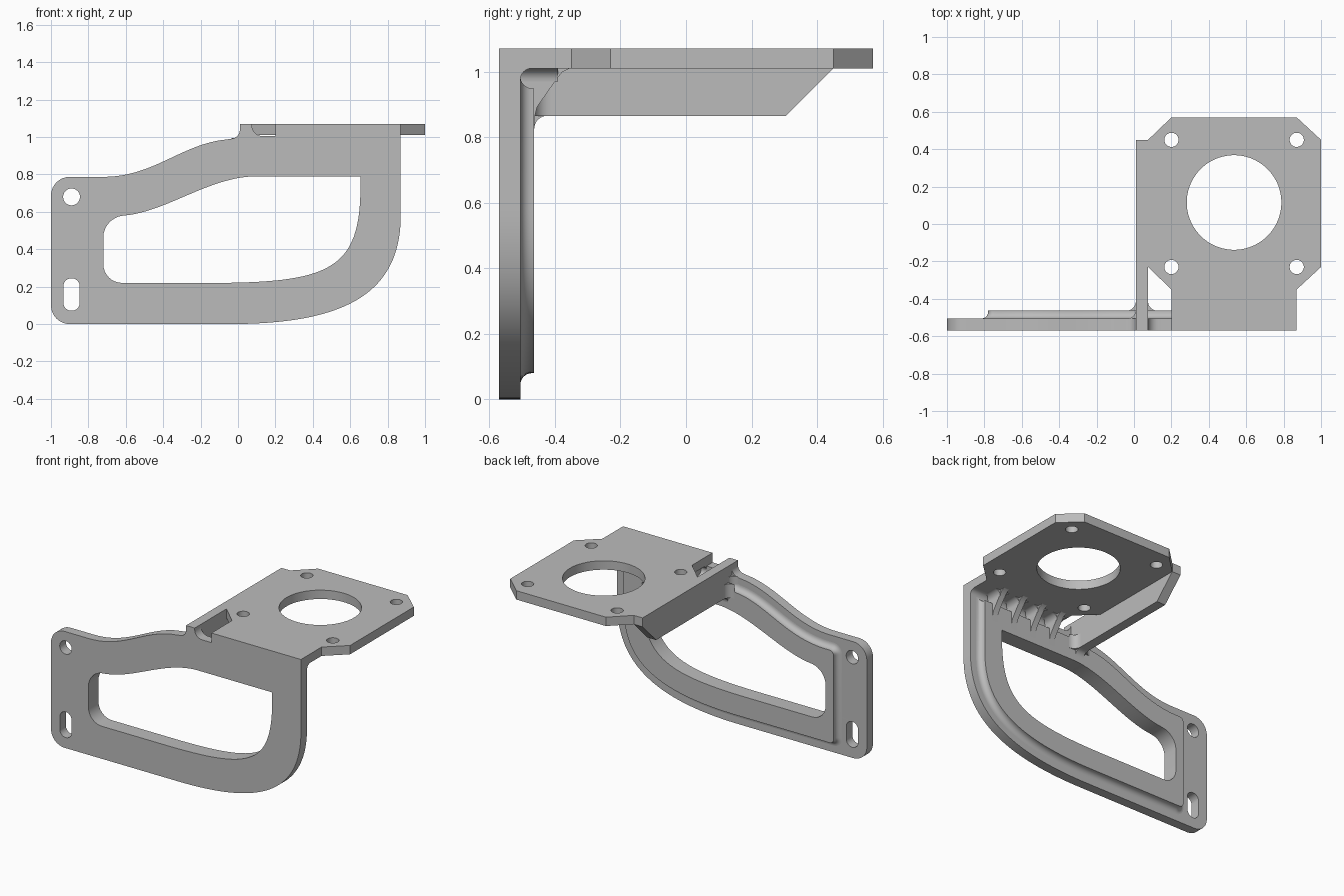
import bpy, bmesh, math
from mathutils import Vector
from mathutils.geometry import interpolate_bezier

if "Cube" in bpy.data.objects:
    bpy.data.objects.remove(bpy.data.objects["Cube"])

grey = bpy.data.materials.new("plain_grey")
grey.use_nodes = True
colour = (0.5, 0.5, 0.5, 1)
grey.diffuse_color = colour
grey.node_tree.nodes["Principled BSDF"].inputs["Base Color"].default_value = colour


def bez(a, b, c, d, n=24):
    return [tuple(p) for p in interpolate_bezier(*[Vector(p) for p in (a, b, c, d)], n)]


def outline(points):
    """Points given as (u, v, r) become rounded corners."""
    out = []
    for i, p in enumerate(points):
        if len(p) == 2:
            out.append(Vector(p))
            continue
        c, r = Vector(p[:2]), p[2]
        a = c + (Vector(points[i - 1][:2]) - c).normalized() * r
        b = c + (Vector(points[(i + 1) % len(points)][:2]) - c).normalized() * r
        out += [q.copy() for q in interpolate_bezier(a, a.lerp(c, .55), b.lerp(c, .55), b, 9)]
    return [p for i, p in enumerate(out) if (p - out[i - 1]).length > 1e-4]


def circle(x, y, r, n=32, stretch=0):
    pts = []
    for i in range(n):
        a = math.tau * (i + .5) / n
        pts.append(Vector((x + r * math.cos(a),
                           y + r * math.sin(a) + math.copysign(stretch, math.sin(a)))))
    return pts


def inset(pts, d):
    area = sum(pts[i - 1].cross(p) for i, p in enumerate(pts))
    s = 1 if area > 0 else -1
    out = []
    for i, p in enumerate(pts):
        t0 = (p - pts[i - 1]).normalized()
        t1 = (pts[(i + 1) % len(pts)] - p).normalized()
        n0, n1 = Vector((-t0.y, t0.x)) * s, Vector((-t1.y, t1.x)) * s
        out.append(p + (n0 + n1) * d / (1 + n0.dot(n1)))
    return out


# Map outline plane (u, v) and depth w to model space
PLACE = {"xz": lambda u, v, w: (u, w, v),
         "yz": lambda u, v, w: (w, u, v),
         "xy": lambda u, v, w: (u, v, w)}


def finish(name, bm):
    bmesh.ops.remove_doubles(bm, verts=bm.verts, dist=1e-5)
    bmesh.ops.recalc_face_normals(bm, faces=bm.faces)
    mesh = bpy.data.meshes.new(name)
    bm.to_mesh(mesh)
    bm.free()
    mesh.materials.clear()
    mesh.materials.append(grey)
    ob = bpy.data.objects.new(name, mesh)
    bpy.context.collection.objects.link(ob)
    bpy.ops.object.select_all(action='DESELECT')
    ob.select_set(True)
    bpy.context.view_layer.objects.active = ob
    bpy.ops.object.shade_smooth_by_angle(angle=math.radians(30))
    return ob


def prism(name, loops, plane, w0, w1):
    """Extrude a filled outline with holes between two depths."""
    cu = bpy.data.curves.new(name, 'CURVE')
    cu.dimensions, cu.fill_mode, cu.extrude = '2D', 'BOTH', (w1 - w0) / 2
    for loop in loops:
        sp = cu.splines.new('POLY')
        sp.points.add(len(loop) - 1)
        for q, p in zip(sp.points, loop):
            q.co = (p[0], p[1], 0, 1)
        sp.use_cyclic_u = True
    tmp = bpy.data.objects.new(name + "_profile", cu)
    bpy.context.collection.objects.link(tmp)
    bpy.context.view_layer.update()
    mesh = bpy.data.meshes.new_from_object(tmp.evaluated_get(bpy.context.evaluated_depsgraph_get()))
    bpy.data.objects.remove(tmp)
    bm = bmesh.new()
    bm.from_mesh(mesh)
    bpy.data.meshes.remove(mesh)
    for v in bm.verts:
        v.co = PLACE[plane](v.co.x, v.co.y, v.co.z + (w0 + w1) / 2)
    return finish(name, bm)


def corner_fillet(name, u, v, su, sv, r, plane, w0, w1):
    """Concave quarter fillet filling an inside corner."""
    pts = [(u, v)]
    for i in range(9):
        a = math.pi / 2 * i / 8
        pts.append((u + su * r * (1 - math.sin(a)), v + sv * r * (1 - math.cos(a))))
    prism(name, [pts], plane, w0, w1)


FRONT, BACK, RIDGE = -.57, -.505, -.463
top_curve = bez((-.72, .787), (-.45, .787), (-.3, .965), (-.06, .987))
low_curve = bez((.87, .58), (.87, .15), (.55, 0), (-.05, 0), 40)

# Wall plate with window, round hole and slot
wall = outline([(-1, 0, .1), (-1, .787, .1)] + top_curve +
               [(.01, .998, .04), (.01, 1.07), (.075, 1.07), (.075, 1.005, .055),
                (.2, 1.005), (.2, 1.07), (.87, 1.07)] + low_curve)
window = outline([(-.72, .22, .1), (-.72, .565, .1)] +
                 bez((-.61, .58), (-.38, .6), (-.15, .79), (.1, .79)) + [(.655, .79)] +
                 bez((.655, .74), (.655, .3), (.5, .225), (-.1, .22), 32))
prism("wall_plate", [wall, window, circle(-.89, .68, .045),
                     circle(-.89, .158, .044, stretch=.043)], "xz", FRONT, BACK)

# Raised stiffening ridge around the window, with a hollow skirt
ridge = outline([(-.86, 0, .11), (-.86, .787, .11)] + top_curve +
                [(.1, 1.02), (.87, 1.03)] + low_curve)
prism("window_ridge", [inset(ridge, .08), window], "xz", BACK, RIDGE)
section = [(.045 + .035 * math.sin(a), -.47 - .035 * math.cos(a))
           for a in (math.pi / 2 * i / 8 for i in range(9))] + [(.084, -.47), (.084, BACK)]
bm = bmesh.new()
rings = [[bm.verts.new((p.x, y, p.y)) for p in inset(ridge, d)] for d, y in section]
for k, ring in enumerate(rings):
    prev = rings[k - 1]
    for i in range(len(ring)):
        bm.faces.new((prev[i - 1], prev[i], ring[i], ring[i - 1]))
finish("ridge_skirt", bm)

# Mounting plate with bore and four bolt holes
plate = [(.87, BACK), (.87, -.35), (1, -.23), (1, .45), (.87, .57), (.2, .57), (.075, .45),
         (.01, .45), (.01, BACK), (.075, BACK), (.075, -.23), (.2, -.35), (.2, BACK)]
bolts = [circle(x, y, .038) for x in (.2, .87) for y in (-.23, .45)]
prism("mounting_plate", [plate, circle(.535, .115, .253, 64)] + bolts, "xy", 1.01, 1.07)

# Side flange under the plate
prism("side_flange", [[(BACK, .865), (.305, .865), (.45, 1.01), (BACK, 1.01)]],
      "yz", .01, .075)

# Fillets where flange, wall and plate meet
corner_fillet("flange_outer_fillet", .01, RIDGE, -1, 1, .05, "xy", .865, .96)
corner_fillet("flange_inner_fillet", .075, RIDGE, 1, 1, .05, "xy", .865, .96)
corner_fillet("flange_lower_fillet", RIDGE, .865, 1, -1, .04, "yz", .01, .075)
corner_fillet("flange_upper_fillet", .01, BACK, -1, 1, .045, "xy", .94, .995)
corner_fillet("plate_fillet", BACK, 1.01, 1, -1, .035, "yz", .2, .87)

# Row of gussets between ridge and plate
gusset = [(BACK, 1.01), (-.354, 1.01), (-.378, .998), (-.396, .975), (-.454, .892),
          (-.461, .865), (RIDGE, .83), (BACK, .83)]
for i in range(4):
    x = .26 + .15 * i
    prism("gusset_%d" % (i + 1), [gusset], "yz", x - .02, x + .02)
    for side in (-1, 1):
        corner_fillet("gusset_fillet", x + side * .02, 1.01, side, -1, .04, "xz", BACK, -.39)
